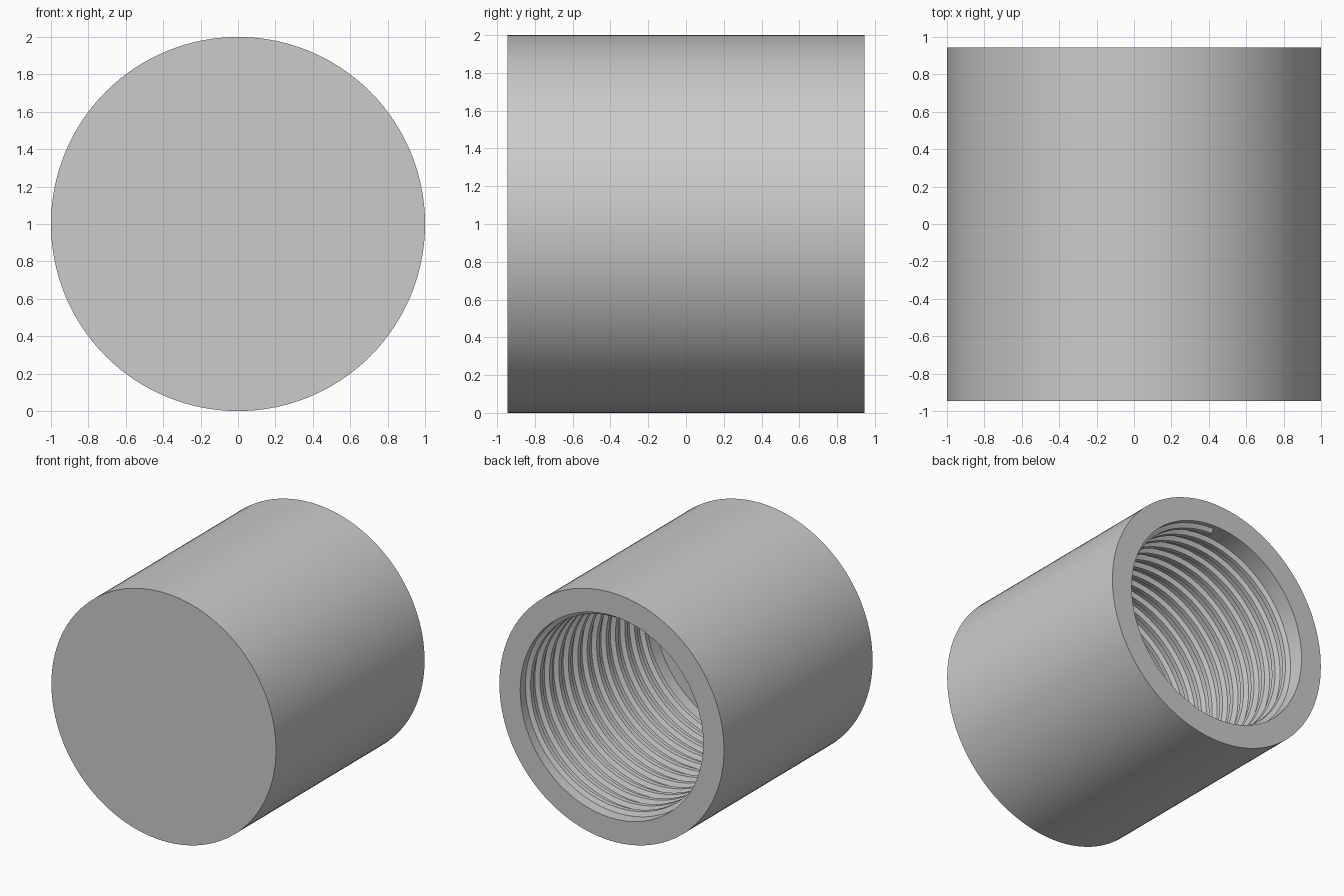
import bpy, bmesh
from math import sin, cos, pi, radians

cube = bpy.data.objects.get("Cube")
if cube:
    bpy.data.objects.remove(cube, do_unlink=True)

GREY = (0.6, 0.6, 0.6, 1)
grey = bpy.data.materials.new("plain grey")
grey.use_nodes = True
grey.diffuse_color = GREY
grey.node_tree.nodes["Principled BSDF"].inputs["Base Color"].default_value = GREY

HALF = 0.945      # half length along y
BORE = 0.815      # bore radius
FLOOR = -0.76     # y of the bore floor
SEGMENTS = 128


def point(radius, y, angle):
    return (radius * sin(angle), y, 1 + radius * cos(angle))


def finish(name, bm):
    bmesh.ops.recalc_face_normals(bm, faces=bm.faces)
    mesh = bpy.data.meshes.new(name)
    bm.to_mesh(mesh)
    bm.free()
    mesh.materials.append(grey)
    obj = bpy.data.objects.new(name, mesh)
    bpy.context.collection.objects.link(obj)
    bpy.ops.object.select_all(action="DESELECT")
    obj.select_set(True)
    bpy.context.view_layer.objects.active = obj
    bpy.ops.object.shade_smooth_by_angle(angle=radians(25))


def bridge(bm, a, b, closed=True):
    count = len(a)
    for i in range(count if closed else count - 1):
        j = (i + 1) % count
        bm.faces.new((a[i], a[j], b[j], b[i]))


# Cup body: closed front, plain outside, open bore at the back
bm = bmesh.new()
profile = [(1, -HALF), (1, HALF), (BORE, HALF), (BORE, FLOOR)]
rings = [[bm.verts.new(point(r, y, 2 * pi * i / SEGMENTS)) for i in range(SEGMENTS)]
         for r, y in profile]
for a, b in zip(rings, rings[1:]):
    bridge(bm, a, b)
bm.faces.new(rings[0])
bm.faces.new(rings[-1])
finish("cup_body", bm)

# Internal thread: a trapezoid ridge swept along a helix
PITCH, TURNS, STEPS = 0.12, 13, 96
START = HALF - 0.07
CREST = BORE - 0.035
section = [(BORE + 0.01, -0.038), (CREST, -0.018), (CREST, 0.018), (BORE + 0.01, 0.038)]
bm = bmesh.new()
loops = []
for k in range(TURNS * STEPS + 1):
    angle = 2 * pi * k / STEPS
    y = START - PITCH * k / STEPS
    loops.append([bm.verts.new(point(r, y + dy, angle)) for r, dy in section])
for a, b in zip(loops, loops[1:]):
    bridge(bm, a, b)
bm.faces.new(loops[0])
bm.faces.new(loops[-1])
finish("internal_thread", bm)
